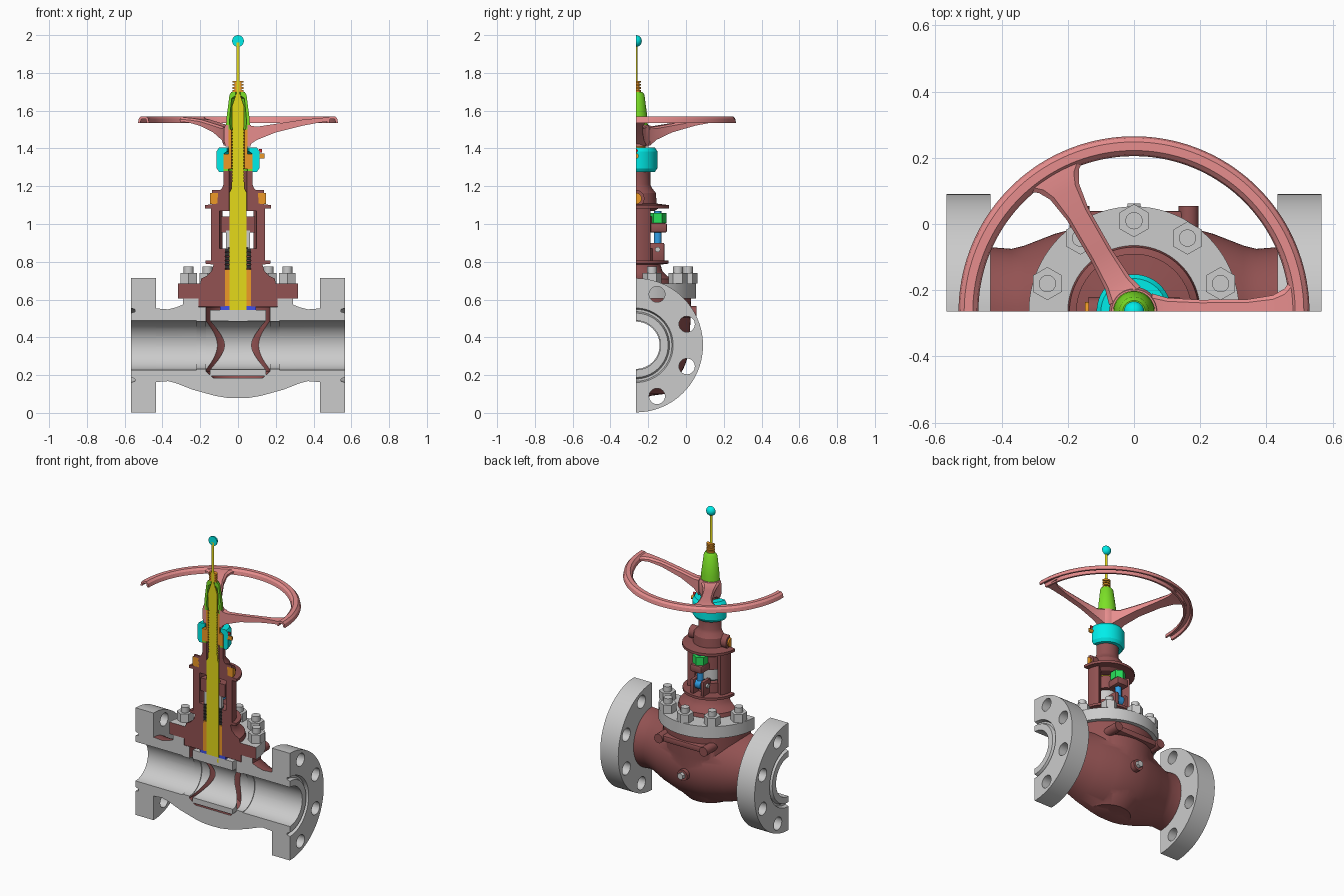
import bpy, bmesh, math
from mathutils import Vector

if "Cube" in bpy.data.objects:
    bpy.data.objects.remove(bpy.data.objects["Cube"])
PI, CUT, PZ = math.pi, -0.265, 0.358      # cut plane y, pipe axis z
COL = dict(brown=(.29, .085, .085), grey=(.6, .6, .59), pink=(.8, .27, .27), cyan=(0, .85, .82),
           green=(.2, .75, .02), yellow=(.78, .7, .01), orange=(.85, .32, .02), blue=(.03, .35, .8),
           navy=(.05, .08, .8), black=(.03, .03, .03), red=(.7, .03, .03), bright=(.02, .75, .1))
mats = {}

def mat(c):
    if c not in mats:
        mats[c] = bpy.data.materials.new(c)
        mats[c].diffuse_color = (*COL[c], 1)
    return mats[c]

def obj(name, bm, *cols):
    bmesh.ops.remove_doubles(bm, verts=bm.verts, dist=1e-5)
    bmesh.ops.recalc_face_normals(bm, faces=bm.faces)
    me = bpy.data.meshes.new(name)
    bm.to_mesh(me)
    bm.free()
    ob = bpy.data.objects.new(name, me)
    bpy.context.collection.objects.link(ob)
    for c in cols:
        if c:
            me.materials.append(mat(c))
    return ob

def rev(name, prof, col=None, axis='z', zc=PZ, a0=0, a1=PI, seg=48, cap=None):
    """Revolve a closed (radius, height) profile about the stem (z) or a pipe axis (x)."""
    bm = bmesh.new()
    full = abs(a1 - a0 - 2 * PI) < 1e-6
    rings = []
    for i in range(seg + (0 if full else 1)):
        a = a0 + (a1 - a0) * i / seg
        c, s = math.cos(a), math.sin(a)
        rings.append([bm.verts.new((r * c, CUT + r * s, h) if axis == 'z' else (h, CUT + r * s, zc + r * c))
                      for r, h in prof])
    n = len(prof)
    for i in range(seg):
        A, B = rings[i], rings[(i + 1) % len(rings)]
        for j in range(n):
            k = (j + 1) % n
            if prof[j][0] + prof[k][0] > 1e-6:
                bm.faces.new((A[j], A[k], B[k], B[j]))
    if not full:
        for r in (rings[0], rings[-1]):
            bm.faces.new(r).material_index = 1 if cap else 0
    return obj(name, bm, col, cap)

def ring(name, r0, r1, z0, z1, col=None, **k):
    return rev(name, [(r0, z0), (r1, z0), (r1, z1), (r0, z1)], col, **k)

def cyl(name, p0, p1, r, col=None, n=24):
    bm = bmesh.new()
    p0, p1 = Vector(p0), Vector(p1)
    d = p1 - p0
    bmesh.ops.create_cone(bm, cap_ends=True, segments=n, radius1=r, radius2=r, depth=d.length)
    bm.transform(d.to_track_quat('Z', 'Y').to_matrix().to_4x4())
    bmesh.ops.translate(bm, vec=(p0 + p1) / 2, verts=bm.verts)
    return obj(name, bm, col)

def box(name, lo, hi, col=None, bevel=0):
    bm = bmesh.new()
    bmesh.ops.create_cube(bm, size=1)
    for v in bm.verts:
        v.co = [(l + h) / 2 + c * (h - l) for l, h, c in zip(lo, hi, v.co)]
    if bevel:
        bmesh.ops.bevel(bm, geom=bm.edges[:], offset=bevel, segments=2, affect='EDGES', profile=.5)
    return obj(name, bm, col)

def boolean(ob, other, op='DIFFERENCE'):
    m = ob.modifiers.new('b', 'BOOLEAN')
    m.operation, m.object, m.solver = op, other, 'EXACT'
    bpy.context.view_layer.objects.active = ob
    bpy.ops.object.modifier_apply(modifier=m.name)
    bpy.data.objects.remove(other)

def half(ob):
    boolean(ob, box('cutter', (-1, -2, -1), (1, CUT, 3)))

def bore(r):
    return cyl('cutter', (-.7, CUT, PZ), (.7, CUT, PZ), r, n=96)

# valve body: pipe cone + bowl, hollowed and cut in half; brown outside, grey section and bore
side = [(.195, .434), (.19, .37), (.2, .33), (.235, .24), (.268, .12), (.278, .06), (.28, 0)]
pipe = [(0, -.434)] + [(r, -x) for r, x in side] + side[-2::-1] + [(0, .434)]
body = rev('body', pipe, axis='x', a1=2 * PI, seg=80)
bowl = [(0, .08), (.15, .1), (.2, .15), (.24, .22), (.275, .34), (.287, .45), (.292, .606), (0, .606)]
boolean(body, rev('bowl', bowl, a1=2 * PI, seg=80), 'UNION')
boolean(body, bore(.13))
cav = [(0, .185), (.13, .185), (.17, .22), (.17, .56), (.21, .56), (.21, .75), (0, .75)]
boolean(body, rev('cavity', cav, a1=2 * PI, seg=72))
half(body)
body.data.materials.clear()
for c in ('brown', 'grey'):
    body.data.materials.append(mat(c))
for p in body.data.polygons:
    c = p.center
    p.material_index = int(abs(c.y - CUT) < 1e-3 or
                           (math.hypot(c.y - CUT, c.z - PZ) < .133 and abs(p.normal.x) < .1 and abs(c.x) > .1))

# end flanges with ring groove and bolt holes
for s, side_name in ((-1, 'left'), (1, 'right')):
    fl = [(.13, .434), (.355, .434), (.355, .566), (.197, .566), (.19, .545), (.178, .545), (.17, .566), (.13, .566)]
    f = rev(side_name + '_flange', [(r, s * x) for r, x in fl], axis='x', seg=64)
    for k in range(4):
        a = math.radians(22.5 + 45 * k)
        y, z = CUT + .292 * math.sin(a), PZ + .292 * math.cos(a)
        boolean(f, cyl('cutter', (s * .4, y, z), (s * .6, y, z), .042, n=32))
    ring(side_name + '_seat', .125, .134, s * .17, s * .22, axis='x')

# gate with through bore
gate = ring('gate', 0, .147, .195, .545, a1=2 * PI, seg=64)
boolean(gate, bore(.128))
half(gate)

# rear pad, bosses and drain plug on the body
box('rear_pad', (-.17, -.08, .515), (.17, .04, .555), 'brown', .008)
for s in (-1, 1):
    cyl('rear_boss', (s * .165, -.1, .535), (s * .165, .055, .535), .03, 'brown')
cyl('drain_boss', (0, -.02, .33), (0, .04, .33), .036, 'brown')
cyl('drain_plug', (0, .03, .33), (0, .062, .33), .022, n=6)

# bonnet
ring('bonnet_plug', .07, .208, .562, .606, 'brown')
ring('bonnet_flange', .07, .318, .606, .685, 'grey', cap='brown', seg=64)
rev('bonnet_neck', [(.07, .685), (.2, .685), (.195, .71), (.165, .725), (.14, .75), (.13, .785), (.172, .79),
                    (.172, .806), (.1, .806), (.1, .87), (.068, .87)], 'brown')
for k in range(5):
    a = math.radians(18 + 36 * k)
    x, y = .275 * math.cos(a), CUT + .275 * math.sin(a)
    cyl('bonnet_nut', (x, y, .685), (x, y, .74), .05, n=6)
    cyl('bonnet_stud', (x, y, .74), (x, y, .775), .026)

# yoke columns, top plate and sleeve
for k, a in enumerate((0, PI - .56)):
    ring('yoke_column', .098, .143, .8, 1.09, 'brown', a0=a, a1=a + .56, seg=10)
rev('yoke_top', [(.047, 1.07), (.1, 1.07), (.12, 1.083), (.175, 1.083), (.175, 1.1), (.11, 1.108), (.105, 1.165),
                 (.085, 1.19), (.076, 1.21), (.076, 1.28), (.047, 1.28)], 'brown')
for s in (-1, 1):
    ring('yoke_ear', .03, .045, s * .08, s * .138, 'brown', axis='x', zc=1.135, seg=24)
    ring('yoke_pin', 0, .03, s * .05, s * .148, 'orange', axis='x', zc=1.135, seg=24)

# stem with threaded upper part
thread = [p for i in range(18) for p in ((.034, 1.22 + i * .016), (.028, 1.228 + i * .016))]
rev('stem', [(0, .51), (.044, .51), (.044, 1.17), (.034, 1.19)] + thread +
    [(.033, 1.52), (.033, 1.62), (.02, 1.66), (.009, 1.69), (.009, 1.96), (0, 1.96)], 'yellow', seg=24)
ring('stem_nose', 0, .05, .485, .51, seg=24)
rev('indicator_ball', [(.031 * math.sin(i * PI / 16), 1.969 - .031 * math.cos(i * PI / 16)) for i in range(17)],
    'cyan', seg=20)

# stem sealing: seat, bushing, packing, gland
ring('back_seat', .045, .095, .535, .565, 'navy')
ring('bushing', .045, .07, .562, .76, 'orange')
for i in range(5):
    ring('packing_ring', .045, .068, .765 + i * .022, .782 + i * .022, 'black')
ring('gland_follower', .045, .064, .875, .965)
ring('gland_collar', .046, .09, .955, 1.04, 'brown')
box('gland_lug', (-.042, -.2, .955), (.042, -.1, 1.005), 'brown', .01)
cyl('gland_nut', (0, -.15, 1.005), (0, -.15, 1.058), .046, 'bright', 6)
cyl('eye_bolt', (0, -.15, .86), (0, -.15, 1.07), .02, 'blue')
cyl('eye_bolt_eye', (-.02, -.15, .865), (.02, -.15, .865), .032, 'blue')
cyl('eye_pin', (-.06, -.15, .865), (.06, -.15, .865), .014)
for s in (-1, 1):
    box('eye_clevis', (s * .037 - .012, -.19, .8), (s * .037 + .012, -.115, .9), 'brown', .006)

# bearing housing, bearing and stem nut
rev('bearing_housing', [(.078, 1.275), (.1, 1.275), (.113, 1.295), (.113, 1.385), (.1, 1.405), (.057, 1.405),
                        (.057, 1.385), (.078, 1.37)], 'cyan')
ring('bearing', .05, .077, 1.29, 1.37, 'orange')
ring('bearing_shim', .05, .077, 1.28, 1.29, 'green')
ring('stem_nut', .035, .05, 1.29, 1.5, 'orange')
ring('grease_fitting', 0, .014, .1, .14, 'orange', axis='x', zc=1.36, seg=12)
ring('grease_cap', 0, .01, .112, .128, 'red', axis='x', zc=1.388, seg=12)

# handwheel: channel rim, hub and dropped spokes
rim = [(.47, 1.535), (.475, 1.558), (.487, 1.57), (.513, 1.57), (.525, 1.558), (.53, 1.535),
       (.518, 1.535), (.512, 1.555), (.488, 1.555), (.482, 1.535)]
rev('wheel_rim', rim, 'pink', seg=72)
rev('wheel_hub', [(.05, 1.41), (.065, 1.41), (.075, 1.44), (.075, 1.5), (.068, 1.525), (.05, 1.525)], 'pink')

def spoke(angle, lo):
    bm = bmesh.new()
    u, v = Vector((math.cos(angle), math.sin(angle), 0)), Vector((-math.sin(angle), math.cos(angle), 0))
    rows = []
    for r, zt, zb, w in ((.055, 1.522, 1.415, .055), (.1, 1.515, 1.445, .042), (.2, 1.53, 1.485, .036),
                         (.34, 1.552, 1.52, .037), (.42, 1.56, 1.535, .05), (.455, 1.563, 1.54, .07),
                         (.482, 1.563, 1.543, .11)):
        t = w * .75
        rows.append([bm.verts.new(Vector((0, CUT, z)) + u * r + v * q) for q, z in
                     ((lo * w, zb), (w, zb), (w, zt - .01), (t, zt), (lo * t, zt), (lo * w, zt - .01))])
    for A, B in zip(rows, rows[1:]):
        for j in range(6):
            bm.faces.new((A[j], A[j - 1], B[j - 1], B[j]))
    bm.faces.new(rows[0])
    bm.faces.new(rows[-1])
    obj('wheel_spoke', bm, 'pink')
spoke(0, 0)
spoke(2 * PI / 3, -1)

# stem cover cone and spring above the wheel
rev('stem_cover', [(.04, 1.5), (.064, 1.5), (.061, 1.56), (.045, 1.685), (.034, 1.7), (.012, 1.7), (.012, 1.68),
                   (.034, 1.665), (.046, 1.54)], 'green', seg=32)
for i in range(4):
    ring('indicator_spring', .01, .028, 1.7 + i * .016, 1.71 + i * .016, 'orange', seg=20)
ring('spring_core', .008, .018, 1.7, 1.758, 'orange', seg=20)

bpy.ops.object.select_all(action='SELECT')
bpy.context.view_layer.objects.active = body
bpy.ops.object.shade_smooth_by_angle(angle=math.radians(32))

for m in bpy.data.materials:
    if m.users and not m.is_grease_pencil:
        m.use_nodes = True
        m.node_tree.nodes["Principled BSDF"].inputs["Base Color"].default_value = m.diffuse_color
